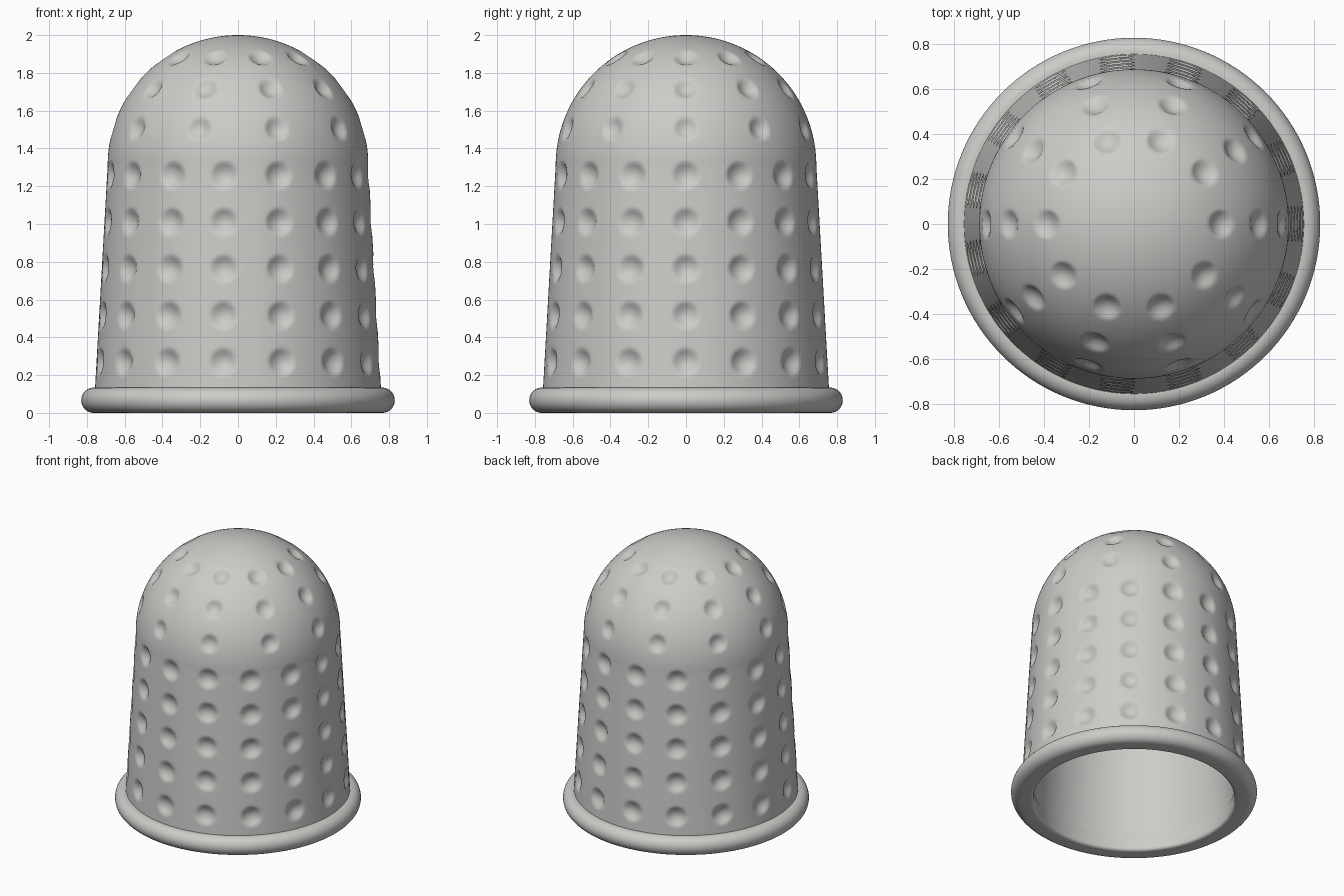
import bpy, bmesh
from math import sin, cos, pi, radians
from mathutils import Vector, kdtree

cube = bpy.data.objects.get("Cube")
if cube:
    bpy.data.objects.remove(cube, do_unlink=True)

metal = bpy.data.materials.new("light grey metal")
metal.use_nodes = True
colour = (0.60, 0.60, 0.58, 1)
metal.diffuse_color = colour
bsdf = metal.node_tree.nodes["Principled BSDF"]
bsdf.inputs["Base Color"].default_value = colour
bsdf.inputs["Roughness"].default_value = 0.5

DOME_Z, DOME_R = 1.31, 0.69      # centre height and radius of the dome
BASE_Z, BASE_R = 0.04, 0.762     # foot of the tapered wall
WALL = 0.075                     # wall thickness


def wall_radius(z):
    return BASE_R + (DOME_R - BASE_R) * (z - BASE_Z) / (DOME_Z - BASE_Z)


def outline(wall_steps, dome_steps, inset=0.0):
    """Half section: tapered wall followed by a quarter-circle dome."""
    points = []
    for i in range(wall_steps):
        z = BASE_Z + (DOME_Z - BASE_Z) * i / wall_steps
        points.append((wall_radius(z) - inset, z))
    for i in range(dome_steps + 1):
        a = pi / 2 * i / dome_steps
        r = DOME_R - inset
        points.append((max(r * cos(a), 0.0), DOME_Z + r * sin(a)))
    return points


def lathe(profile, steps, closed):
    bm = bmesh.new()
    verts = [bm.verts.new((r, 0, z)) for r, z in profile]
    pairs = list(zip(verts, verts[1:]))
    if closed:
        pairs.append((verts[-1], verts[0]))
    edges = [bm.edges.new(p) for p in pairs]
    bmesh.ops.spin(bm, geom=verts + edges, cent=(0, 0, 0), axis=(0, 0, 1),
                   angle=2 * pi, steps=steps, use_merge=True)
    bmesh.ops.remove_doubles(bm, verts=bm.verts, dist=1e-5)
    bmesh.ops.dissolve_degenerate(bm, edges=bm.edges, dist=1e-6)
    bmesh.ops.recalc_face_normals(bm, faces=bm.faces)
    return bm


def finish(bm, name):
    mesh = bpy.data.meshes.new(name)
    bm.to_mesh(mesh)
    bm.free()
    mesh.materials.append(metal)
    mesh.shade_smooth()
    obj = bpy.data.objects.new(name, mesh)
    bpy.context.collection.objects.link(obj)
    return obj


# Dimple layout: (centre, outward direction, radius, depth)
dimples = []
for z in (0.27, 0.517, 0.764, 1.011, 1.258):
    for k in range(15):
        a = radians(24 * k)
        out = Vector((cos(a), sin(a), 0.055)).normalized()
        r = wall_radius(z)
        dimples.append((Vector((r * cos(a), r * sin(a), z)), out, 0.073, 0.031))
for z in (1.505, 1.717, 1.88):
    tilt = (z - DOME_Z) / DOME_R
    flat = (1 - tilt * tilt) ** 0.5
    for k in range(10):
        a = radians(36 * k)
        out = Vector((flat * cos(a), flat * sin(a), tilt))
        dimples.append((Vector((0, 0, DOME_Z)) + out * DOME_R, out, 0.064, 0.027))

tree = kdtree.KDTree(len(dimples))
for i, d in enumerate(dimples):
    tree.insert(d[0], i)
tree.balance()

# Hollow body: outer skin up to the crown, inner skin back down
outer = outline(90, 72)
inner = outline(8, 20, WALL)
body = lathe(outer, 330, False)
for v in body.verts:
    _, i, dist = tree.find(v.co)
    _, out, radius, depth = dimples[i]
    if dist < radius:
        v.co -= out * depth * (1 - (dist / radius) ** 2) ** 1.15
body.normal_update()
finish(body, "dimpled_body")

lining = lathe(inner, 128, False)
bmesh.ops.reverse_faces(lining, faces=lining.faces)
finish(lining, "inner_lining")

# Rolled rim: round outer lip, flat underside, softened inner corner
half = 0.067
rim = [(0.763 + half * cos(a), half + half * sin(a))
       for a in (pi / 2 - pi * i / 20 for i in range(21))]
rim += [(0.72, 0.0)]
rim += [(0.70 - 0.022 * sin(a), 0.022 - 0.022 * cos(a))
        for a in (pi / 2 * i / 6 for i in range(7))]
rim += [(0.678, 0.10), (0.69, 0.134)]
rim_obj = finish(lathe(rim, 128, True), "rolled_rim")
bpy.context.view_layer.objects.active = rim_obj
rim_obj.select_set(True)
bpy.ops.object.shade_smooth_by_angle(angle=radians(40))
